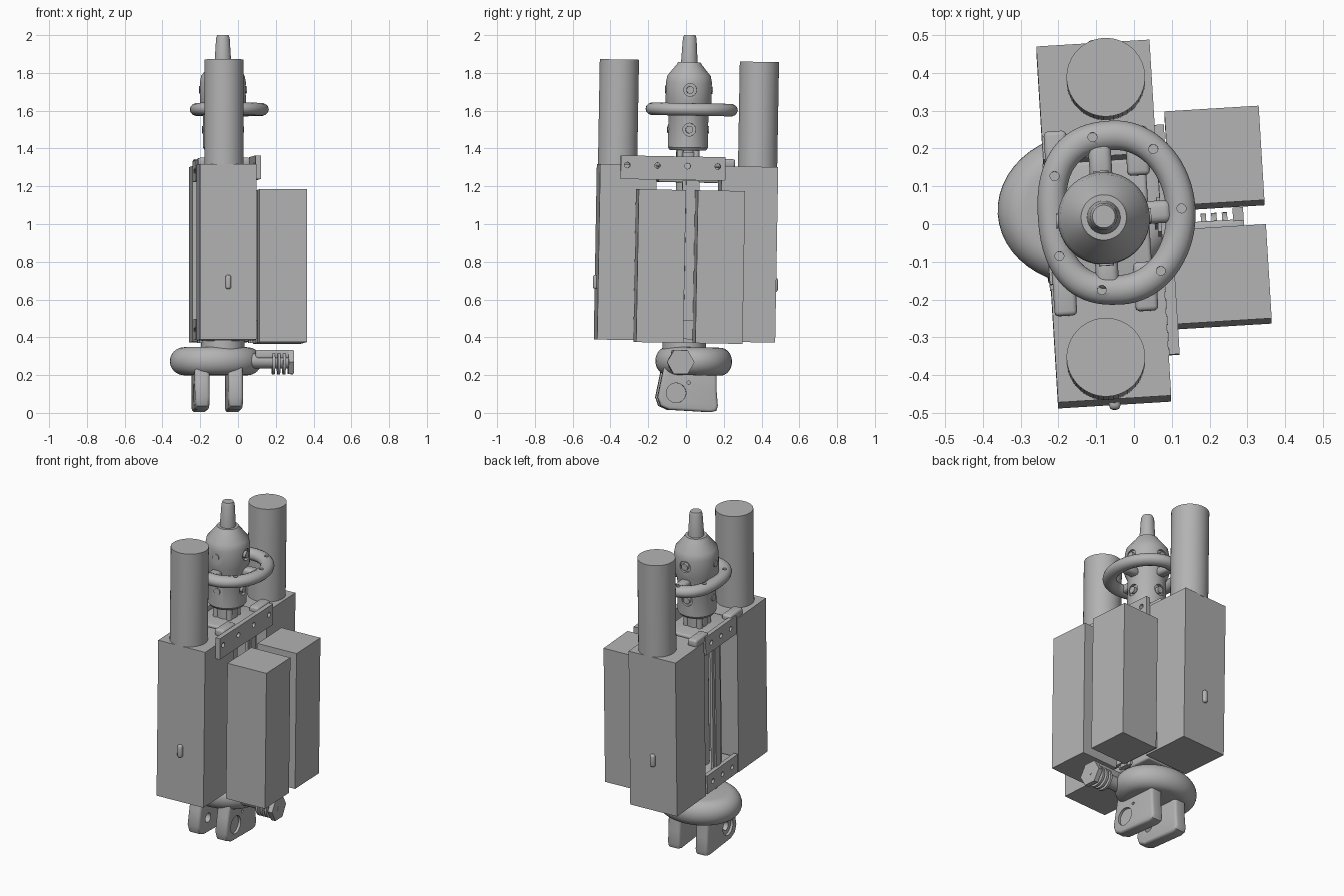
import bpy, bmesh, math
from mathutils import Matrix, Vector

cube = bpy.data.objects.get("Cube")
if cube:
    bpy.data.objects.remove(cube, do_unlink=True)

grey = bpy.data.materials.new("plain_grey")
grey.use_nodes = True
colour = (0.45, 0.45, 0.45, 1)
grey.diffuse_color = colour
grey.node_tree.nodes["Principled BSDF"].inputs["Base Color"].default_value = colour

# The whole assembly leans slightly and is turned slightly about its axis
PIVOT = Vector((-0.08, 0, 0.85))
LEAN = (Matrix.Translation(PIVOT) @ Matrix.Rotation(math.radians(-1), 4, 'X')
        @ Matrix.Rotation(math.radians(3.5), 4, 'Z') @ Matrix.Translation((0, 0, -PIVOT.z)))
AXES = {'Z': Matrix(), 'X': Matrix.Rotation(math.pi / 2, 4, 'Y'),
        'Y': Matrix.Rotation(math.pi / 2, 4, 'X')}


def finish(name, bm, smooth=True):
    bmesh.ops.recalc_face_normals(bm, faces=bm.faces)
    bm.transform(LEAN)
    mesh = bpy.data.meshes.new(name)
    bm.to_mesh(mesh)
    bm.free()
    mesh.materials.append(grey)
    ob = bpy.data.objects.new(name, mesh)
    bpy.context.collection.objects.link(ob)
    if smooth:
        shade(ob)
    return ob


def shade(ob):
    bpy.ops.object.select_all(action='DESELECT')
    ob.select_set(True)
    bpy.context.view_layer.objects.active = ob
    bpy.ops.object.shade_smooth_by_angle(angle=math.radians(35))


def box(name, centre, size, bevel=0):
    bm = bmesh.new()
    bmesh.ops.create_cube(bm, size=1)
    bmesh.ops.scale(bm, vec=size, verts=bm.verts)
    if bevel:
        bmesh.ops.bevel(bm, geom=bm.edges[:], offset=bevel, segments=3,
                        profile=0.5, affect='EDGES')
    bmesh.ops.translate(bm, vec=centre, verts=bm.verts)
    return finish(name, bm, bevel > 0)


def cyl(name, centre, r, h, axis='Z', sides=32, turn=0):
    bm = bmesh.new()
    bmesh.ops.create_cone(bm, cap_ends=True, segments=sides, radius1=r, radius2=r, depth=h)
    bm.transform(Matrix.Translation(centre) @ Matrix.Rotation(turn, 4, 'Z') @ AXES[axis])
    return finish(name, bm)


def lathe(name, profile, centre=(0, 0, 0), scale=(1, 1, 1), steps=48):
    bm = bmesh.new()
    vs = [bm.verts.new((r, 0, z)) for r, z in profile]
    es = [bm.edges.new(p) for p in zip(vs, vs[1:])]
    bmesh.ops.spin(bm, geom=vs + es, cent=(0, 0, 0), axis=(0, 0, 1),
                   angle=math.tau, steps=steps)
    bmesh.ops.remove_doubles(bm, verts=bm.verts, dist=1e-4)
    bmesh.ops.scale(bm, vec=scale, verts=bm.verts)
    bmesh.ops.translate(bm, vec=centre, verts=bm.verts)
    return finish(name, bm)


def cut(ob, cutters):
    # Apply each hole, then discard its cutter
    for c in cutters:
        mod = ob.modifiers.new("hole", 'BOOLEAN')
        mod.operation, mod.solver, mod.object = 'DIFFERENCE', 'EXACT', c
        bpy.context.view_layer.update()
        mesh = bpy.data.meshes.new_from_object(
            ob.evaluated_get(bpy.context.evaluated_depsgraph_get()))
        ob.modifiers.clear()
        ob.data = mesh
        bpy.data.objects.remove(c, do_unlink=True)
    shade(ob)


# Large front and back cases with their upright cylinders
for name, s, cx in (("front", -1, -0.017), ("back", 1, 0.028)):
    box(name + "_case", (0, s * 0.322, 0.845), (0.3, 0.3, 0.93))
    cyl(name + "_cylinder", (cx, s * 0.37, 1.585), 0.104, 0.56, sides=48)
    box(name + "_latch", (0, s * 0.475, 0.685), (0.03, 0.03, 0.075), 0.012)
    # Smaller cases on the left side
    box(name + "_side_case", (0.303, s * 0.157, 0.775), (0.25, 0.25, 0.81))

# Central column, side rails and end hubs
cyl("core_tube", (0, 0, 0.83), 0.06, 1.1)
cyl("lower_collar", (0, 0, 0.37), 0.115, 0.09)
for name, x in (("left_rail", 0.15), ("right_rail", -0.12)):
    box(name, (x, 0.01, 0.8), (0.03, 0.05, 0.86))
    for s in (-1, 1):
        box(name + "_flange", (x, 0.01 + s * 0.035, 0.8), (0.015, 0.02, 0.86))
for name, z in (("upper_hub", 1.27), ("lower_hub", 0.43)):
    box(name, (0, 0, z), (0.24, 0.32, 0.1), 0.01)
    clamp = box(name + "_right_clamp", (-0.14, 0, z + 0.01), (0.025, 0.32, 0.11))
    cut(clamp, [cyl("cutter", (-0.14, y, z + 0.01), 0.014, 0.1, 'X', 16)
                for y in (-0.1, 0.0, 0.1)])
for x in (-0.115, 0.1):
    for y in (-0.18, 0.18):
        box("hub_ear", (x, y, 1.325), (0.06, 0.13, 0.045), 0.012)

# Drilled cross plates
plate = box("upper_cross_plate", (0.165, -0.087, 1.295), (0.028, 0.555, 0.125))
cut(plate, [cyl("cutter", (0.165, -0.33 + i * 0.16, 1.307), 0.015, 0.1, 'X', 16)
            for i in range(4)])
box("lower_cross_plate", (0.163, 0.06, 0.44), (0.024, 0.4, 0.1))

# Tool head and spindle
cyl("neck", (0, 0, 1.36), 0.05, 0.14)
for i in range(4):
    a = math.pi / 4 + i * math.pi / 2
    cyl("neck_rod", (0.06 * math.cos(a), 0.06 * math.sin(a), 1.36), 0.017, 0.14, sides=16)
head = lathe("tool_head", [(0, 1.39), (0.095, 1.39), (0.106, 1.405), (0.106, 1.6),
                           (0.122, 1.64), (0.122, 1.75), (0.115, 1.785), (0.066, 1.845),
                           (0.06, 1.856), (0.044, 1.856), (0.036, 1.985), (0.03, 2.0), (0, 2.0)])
sockets, screws = [], []
for i in range(4):
    a = i * math.pi / 2
    d = Vector((math.cos(a), math.sin(a), 0))
    for z, r in ((1.71, 0.122), (1.5, 0.106)):
        sockets.append(cyl("cutter", d * r + Vector((0, 0, z)), 0.034, 0.03, 'X', 24, a))
        screws.append((d * (r - 0.008) + Vector((0, 0, z)), a))
cut(head, sockets)
for p, a in screws:
    cyl("head_screw", p, 0.02, 0.024, 'X', 16, a)

# Handle ring: squarish loop with small holes and four spokes
bm = bmesh.new()
N, M = 72, 14
HC = Vector((0.035, 0.015, 1.607))


def loop(a, rx, ry):
    c, s = math.cos(a), math.sin(a)
    p = 0.8 if c < 0 else 1
    return Vector((rx * math.copysign(abs(c) ** p, c), ry * math.copysign(abs(s) ** p, s), 0))


rings = []
for i in range(N):
    a = math.tau * i / N
    mid = loop(a, 0.17, 0.205)
    out = mid.normalized()
    rings.append([bm.verts.new(HC + mid + out * 0.039 * math.cos(t) + Vector((0, 0, 0.034 * math.sin(t))))
                  for t in (math.tau * j / M for j in range(M))])
for i in range(N):
    for j in range(M):
        r, q, k = rings[i], rings[(i + 1) % N], (j + 1) % M
        bm.faces.new((r[j], q[j], q[k], r[k]))
handle = finish("handle_ring", bm)
cut(handle, [cyl("cutter", HC + loop(math.tau * i / 7, 0.172, 0.207) + Vector((0, 0, 0.03)),
                 0.012, 0.04, sides=16) for i in range(7)])
for name, p, size in (("left", (0.135, 0.01), (0.09, 0.06)), ("right", (-0.115, 0.01), (0.06, 0.06)),
                      ("front", (0, -0.135), (0.06, 0.1)), ("back", (0, 0.15), (0.06, 0.1))):
    box(name + "_spoke", (p[0], p[1], 1.607), (size[0], size[1], 0.05), 0.018)

# Rounded base disc
arc = [(0.69 + 0.31 * math.cos(t), 0.074 * math.sin(t))
       for t in (math.pi * (i / 16 - 0.5) for i in range(17))]
lathe("base_disc", [(0, -0.074)] + arc + [(0, 0.074)],
      (-0.035, 0.053, 0.274), (0.243, 0.203, 1))

# Side knob: arm, cooling fins and hexagonal end
cyl("knob_arm", (0.24, -0.04, 0.275), 0.04, 0.26, 'X')
box("knob_bridge", (0.27, -0.04, 0.31), (0.2, 0.08, 0.045), 0.01)
for i in range(3):
    cyl("knob_fin", (0.265 + i * 0.028, -0.04, 0.265), 0.062, 0.014, 'X')
end = cyl("knob_end", (0.357, -0.04, 0.268), 0.073, 0.028, 'X', 6)
cut(end, [cyl("cutter", (0.37, -0.04, 0.268), 0.028, 0.02, 'X', 24)])
cyl("knob_screw", (0.36, -0.04, 0.268), 0.016, 0.024, 'X', 16)

# Two drilled mounting lugs
outline = [(-0.11, 0.25), (-0.125, 0.17), (-0.142, 0.08), (-0.125, 0.035), (-0.08, 0.015),
           (0.14, 0.006), (0.17, 0.014), (0.178, 0.04), (0.17, 0.12), (0.165, 0.25)]
for name, x in (("right_lug", -0.117), ("left_lug", 0.06)):
    bm = bmesh.new()
    face = bm.faces.new([bm.verts.new((x - 0.039, y, z)) for y, z in outline])
    ext = bmesh.ops.extrude_face_region(bm, geom=[face])
    bmesh.ops.translate(bm, vec=(0.078, 0, 0),
                        verts=[v for v in ext['geom'] if isinstance(v, bmesh.types.BMVert)])
    rim = [e for e in bm.edges if abs(e.verts[0].co.x - e.verts[1].co.x) < 1e-5]
    bmesh.ops.bevel(bm, geom=rim, offset=0.015, segments=3, profile=0.5, affect='EDGES')
    lug = finish(name, bm)
    side = 1 if x > 0 else -1
    cut(lug, [cyl("cutter", (x, -0.045, 0.105), 0.027, 0.2, 'X', 24),
              cyl("cutter", (x + side * 0.039, -0.045, 0.105), 0.052, 0.03, 'X', 32),
              cyl("cutter", (x + side * 0.039, 0.02, 0.16), 0.009, 0.03, 'X', 12)])
